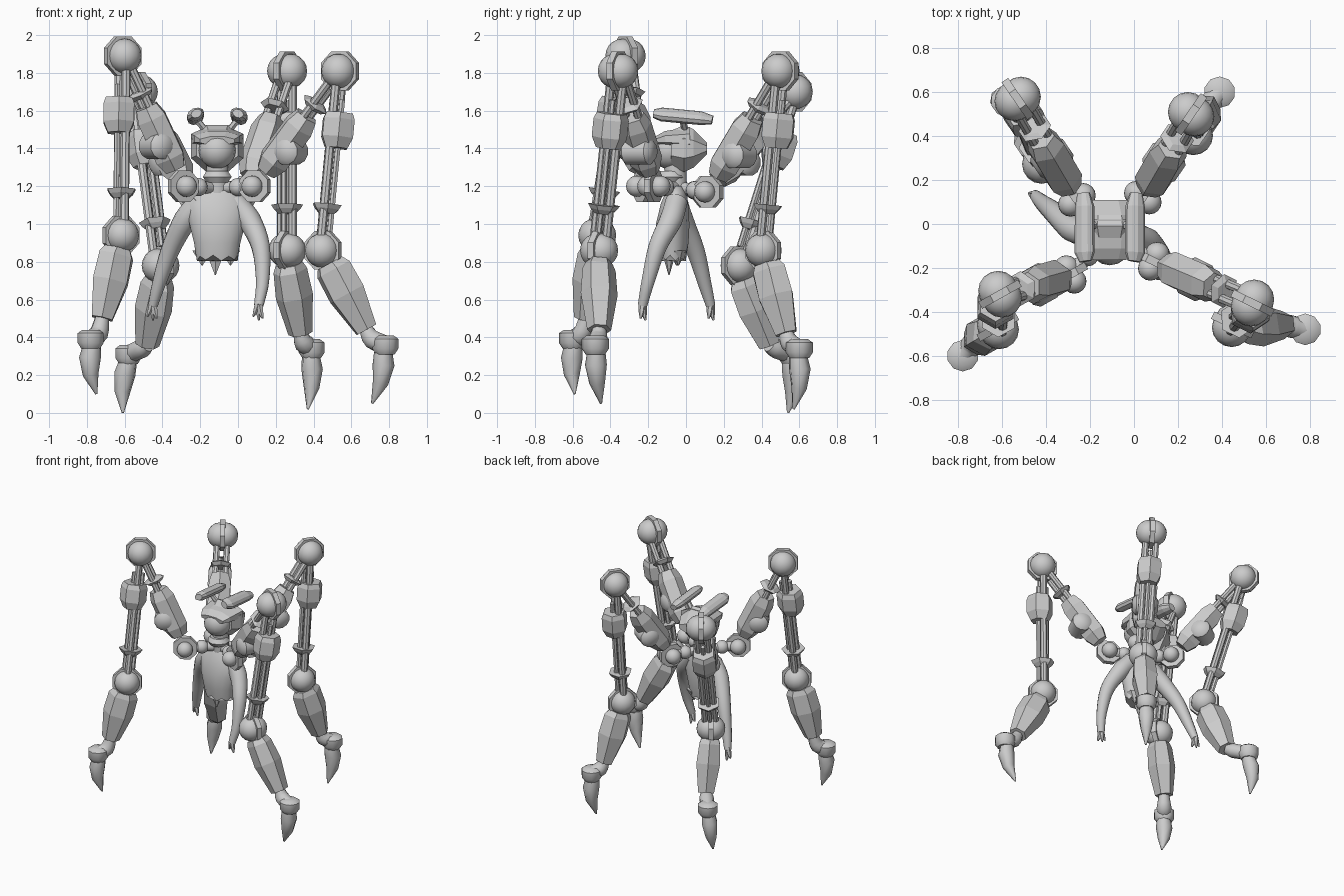
import bpy, bmesh, math
from mathutils import Vector as V

old = bpy.data.objects.get("Cube")
if old:
    bpy.data.objects.remove(old, do_unlink=True)

grey = bpy.data.materials.new("plain_grey")
grey.use_nodes = True
grey.diffuse_color = (0.6, 0.6, 0.6, 1)
grey.node_tree.nodes["Principled BSDF"].inputs["Base Color"].default_value = grey.diffuse_color


def finish(name, bm, smooth):
    bmesh.ops.recalc_face_normals(bm, faces=bm.faces)
    mesh = bpy.data.meshes.new(name)
    bm.to_mesh(mesh)
    bm.free()
    mesh.materials.append(grey)
    for p in mesh.polygons:
        p.use_smooth = smooth
    if smooth:
        mesh.set_sharp_from_angle(angle=math.radians(45))
    ob = bpy.data.objects.new(name, mesh)
    bpy.context.collection.objects.link(ob)
    return ob


def loft(name, path, radii, sides=8, side=(1, 0, 0), smooth=False, hem=None):
    """Rings along a path; a radius is one number or (along side, across it)."""
    path = [V(p) for p in path]
    bm = bmesh.new()
    rings = []
    for i, p in enumerate(path):
        t = (path[min(i + 1, len(path) - 1)] - path[max(i - 1, 0)]).normalized()
        u = V(side) - t * V(side).dot(t)
        u.normalize()
        w = t.cross(u)
        r = radii[i]
        ru, rw = r if isinstance(r, tuple) else (r, r)
        ring = []
        for k in range(sides):
            a = 2 * math.pi * (k + 0.5) / sides
            ring.append(bm.verts.new(p + u * ru * math.cos(a) + w * rw * math.sin(a)))
        rings.append(ring)
    if hem:
        for k, v in enumerate(rings[-1]):
            v.co.z += hem(k)
    for a, b in zip(rings, rings[1:]):
        for k in range(sides):
            j = (k + 1) % sides
            bm.faces.new((a[k], a[j], b[j], b[k]))
    bm.faces.new(rings[0])
    bm.faces.new(rings[-1])
    return finish(name, bm, smooth)


def span(name, a, b, ts, radii, **kw):
    return loft(name, [a.lerp(b, t) for t in ts], radii, **kw)


def ball(name, c, r):
    bm = bmesh.new()
    bmesh.ops.create_uvsphere(bm, u_segments=16, v_segments=10, radius=r)
    bmesh.ops.translate(bm, verts=bm.verts, vec=c)
    return finish(name, bm, True)


def joint(name, c, n, r, plate, spread):
    """Two ball halves either side of an octagonal plate."""
    for s in (-1, 1):
        ball(name + "_ball", c + n * s * spread, r)
    loft(name + "_plate", [c - n * 0.018, c + n * 0.018], [plate] * 2, side=(0, 0, 1))


def curve_path(points, n=4):
    """Smooth interpolation through a few points."""
    pts = [V(p) for p in points]
    pts = [pts[0] * 2 - pts[1]] + pts + [pts[-1] * 2 - pts[-2]]
    out = []
    for a, b, c, d in zip(pts, pts[1:], pts[2:], pts[3:]):
        for k in range(n):
            t = k / n
            out.append((b * 2 + (c - a) * t + (a * 2 - b * 5 + c * 4 - d) * t ** 2
                        + (b * 3 - a - c * 3 + d) * t ** 3) / 2)
    return out + [pts[-2]]


def blend(values, n=4):
    out = []
    for a, b in zip(values, values[1:]):
        out += [a + (b - a) * k / n for k in range(n)]
    return out + [values[-1]]


core = V((-0.11, -0.04, 1.19))


def leg(name, hip, knee, shin, ankle, foot, tip):
    hip, knee, shin, ankle, foot, tip = map(V, (hip, knee, shin, ankle, foot, tip))
    flat = V((knee.x - core.x, knee.y - core.y, 0)).normalized()
    n = flat.cross(V((0, 0, 1)))
    kw = dict(side=n)

    # Hip bracket and link to the body
    joint(name + "_hip", hip, n, 0.056, 0.09, 0.036)
    loft(name + "_hip_link", [core, core.lerp(hip, 0.5), hip], [0.04, 0.03, 0.04], sides=10, smooth=True, **kw)
    ball(name + "_hip_bead", core.lerp(hip, 0.55), 0.048)

    # Thigh: box, drum, rods and collar
    span(name + "_thigh_box", hip, knee, (0.13, 0.22, 0.52, 0.61),
         [0.06, 0.088, 0.088, 0.066], sides=6, **kw)
    drum = hip.lerp(knee, 0.36) + flat * 0.03 - V((0, 0, 0.035))
    loft(name + "_thigh_drum", [drum + n * s for s in (-0.09, -0.065, 0.065, 0.09)],
         [0.045, 0.072, 0.072, 0.045], sides=12, side=flat, smooth=True)
    span(name + "_thigh_collar", hip, knee, (0.68, 0.71, 0.73), [0.055, 0.08, 0.05], sides=6, **kw)

    # Long rods, sleeve and collar between the two ball joints
    along = (shin - knee).normalized()
    front = along.cross(n)
    for s in (-1, 1):
        o = n * s * 0.036
        span(name + "_thigh_rod", hip + o, knee + o, (0.5, 1), [0.022] * 2, **kw)
        span(name + "_shank_rod", knee + o, shin + o, (0, 1), [0.024] * 2, **kw)
        o = front * s * 0.03
        span(name + "_piston", knee + o, shin + o, (0.16, 0.9), [0.016] * 2, sides=6, **kw)
    o = flat * 0.02
    span(name + "_sleeve", knee + o, shin + o, (0.235, 0.27, 0.37, 0.43),
         [0.08, 0.094, 0.094, 0.066], sides=6, **kw)
    span(name + "_shank_collar", knee, shin, (0.745, 0.77, 0.795), [0.085, 0.07, 0.045], sides=6, **kw)
    joint(name + "_knee", knee, n, 0.091, 0.112, 0.018)
    joint(name + "_shin_joint", shin, n, 0.09, 0.11, 0.012)

    # Faceted lower leg, deep at the top
    span(name + "_lower_leg", shin, ankle, (0.16, 0.24, 0.55, 1),
         [(0.07, 0.08), (0.084, 0.105), (0.096, 0.108), 0.064], sides=6, **kw)

    # Ankle tube, foot drum and hooked claw
    dip = ankle.lerp(foot, 0.3)
    dip.z = foot.z + 0.03
    loft(name + "_ankle", curve_path([ankle, dip, foot], 3), blend([0.038, 0.052, 0.05], 3),
         sides=10, side=n, smooth=True)
    loft(name + "_foot_drum", [foot + V((0, 0, z)) for z in (0.05, 0.032, -0.02, -0.05)],
         [0.046, 0.072, 0.072, 0.052], sides=10, smooth=True)
    loft(name + "_claw", [foot, foot.lerp(tip, 0.15), foot.lerp(tip, 0.34) + flat * 0.016,
                          foot.lerp(tip, 0.65) + flat * 0.022, tip],
         [0.045, 0.05, 0.058, 0.042, 0.006], sides=8, smooth=True, **kw)


leg("front_right_leg", (-0.29, -0.23, 1.2), (-0.61, -0.32, 1.89), (-0.62, -0.47, 0.94),
    (-0.72, -0.53, 0.5), (-0.78, -0.6, 0.39), (-0.75, -0.59, 0.1))
leg("front_left_leg", (0.09, -0.17, 1.2), (0.54, -0.36, 1.81), (0.45, -0.46, 0.86),
    (0.68, -0.46, 0.44), (0.78, -0.48, 0.36), (0.71, -0.45, 0.05))
leg("back_left_leg", (0.04, 0.12, 1.17), (0.26, 0.5, 1.81), (0.26, 0.41, 0.86),
    (0.33, 0.53, 0.42), (0.39, 0.6, 0.34), (0.37, 0.57, 0.02))
leg("back_right_leg", (-0.26, 0.11, 1.17), (-0.53, 0.57, 1.7), (-0.41, 0.28, 0.78),
    (-0.48, 0.44, 0.36), (-0.58, 0.56, 0.31), (-0.61, 0.54, 0.0))

# Torso with a ragged hem
hem = lambda k: (0.015, -0.01, 0.01, -0.015)[k % 4]
loft("torso", [(-0.11, y, z) for y, z in
               ((-0.05, 1.2), (-0.05, 1.17), (-0.06, 1.1), (-0.07, 1.0), (-0.07, 0.9), (-0.07, 0.82))],
     [(0.08, 0.04), (0.12, 0.055), (0.165, 0.075), (0.15, 0.09), (0.125, 0.085), (0.11, 0.07)],
     sides=16, smooth=True, hem=hem)
for x, y, z in ((-0.12, -0.09, 0.73), (-0.19, -0.05, 0.78), (-0.04, -0.04, 0.78)):
    loft("hem_point", [(x, y, 0.86), (x, y, z)], [(0.06, 0.04), 0.003], sides=6)

# Arms and hands
for name, path in (("right_arm", [(-0.2, -0.05, 1.12), (-0.28, -0.02, 1.02), (-0.36, 0.05, 0.86),
                                  (-0.42, 0.1, 0.68), (-0.45, 0.13, 0.57)]),
                   ("left_arm", [(-0.02, -0.05, 1.12), (0.06, -0.08, 1.02), (0.12, -0.15, 0.88),
                                 (0.13, -0.2, 0.7), (0.11, -0.23, 0.57)])):
    loft(name, curve_path(path), blend([0.06, 0.062, 0.05, 0.036, 0.026]), sides=12, smooth=True)
    end = V(path[-1])
    for dx, dy, dz in ((-0.03, 0.01, -0.06), (0, 0.015, -0.08), (0.02, -0.01, -0.07)):
        loft("finger", [end + V((0, 0, 0.02)), end + V((dx, dy, dz)) * 0.5, end + V((dx, dy, dz))],
             [0.022, 0.016, 0.005], sides=6, smooth=True)

# Neck, collar and head
loft("neck", [(-0.11, -0.05, 1.14), (-0.11, -0.06, 1.35)], [0.06, 0.06], sides=12, smooth=True)
loft("neck_collar", [(-0.11, -0.08, z) for z in (1.22, 1.25, 1.28)], [0.06, 0.08, 0.06], sides=10, smooth=True)
ball("head", (-0.11, -0.09, 1.39), 0.098)

# Faceted hood, wedge-shaped at the back, with a brim
loft("hood", [(-0.11, y, 1.4) for y in (-0.08, -0.01, 0.04, 0.11)],
     [(0.12, 0.1), (0.15, 0.135), (0.14, 0.11), (0.1, 0.035)])
loft("hood_brim", [(-0.11, -0.16, 1.44), (-0.11, -0.11, 1.45), (-0.11, 0.02, 1.45)],
     [(0.1, 0.025), (0.13, 0.045), (0.15, 0.07)], sides=8)

# Paired paddles on short posts above the hood
for s, name in ((-1, "right"), (1, "left")):
    x = -0.11 + s * 0.115
    tilt = V((1, 0, -0.45 * s))
    loft(name + "_paddle", [(x - s * 0.005, -0.17, 1.585), (x, -0.13, 1.58), (x, 0.08, 1.56),
                            (x + s * 0.005, 0.14, 1.55)],
         [(0.03, 0.022), (0.048, 0.034), (0.046, 0.034), (0.03, 0.022)], sides=10, side=tilt)
    loft(name + "_paddle_post", [(-0.11 + s * 0.05, 0, 1.48), (x, -0.02, 1.56)], [0.018] * 2, sides=6)
